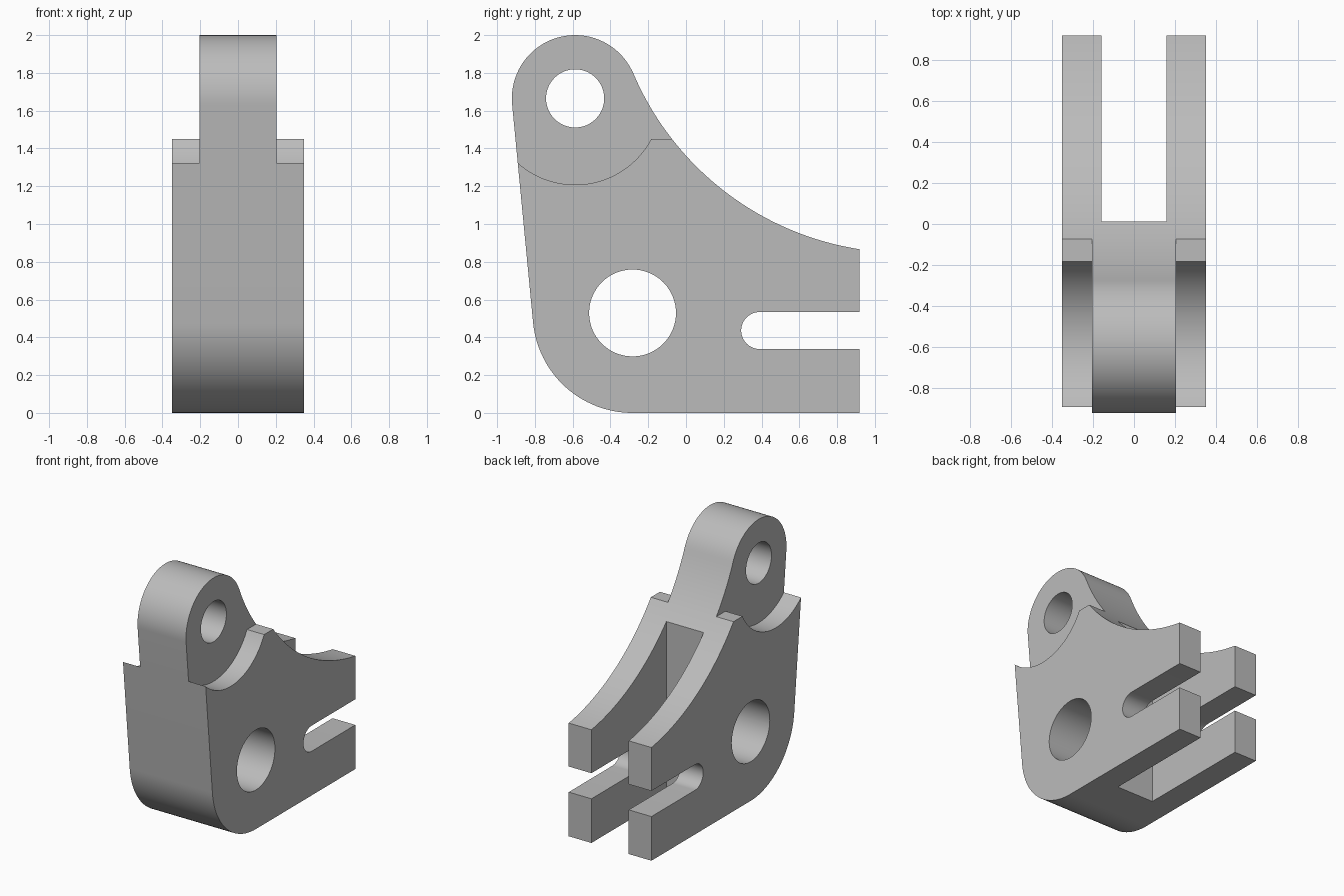
import bpy
import bmesh
from math import atan2, asin, cos, sin, hypot, pi, radians

cube = bpy.data.objects.get("Cube")
if cube:
    bpy.data.objects.remove(cube, do_unlink=True)

HALF_WIDTH, LUG_HALF, FORK_HALF = 0.35, 0.205, 0.158
BACK, FORK_START = 0.918, 0.012
LUG, LUG_R = (-0.587, 1.665), 0.335
HEEL, HEEL_R = (-0.283, 0.529), 0.529
HOLLOW, HOLLOW_R = (1.158, 2.41), 1.562


def arc(centre, radius, start, end, steps):
    """Points (y, z) along an arc."""
    angles = [start + (end - start) * i / steps for i in range(steps + 1)]
    return [(centre[0] + radius * cos(a), centre[1] + radius * sin(a)) for a in angles]


def circle(centre, radius, steps=64):
    return arc(centre, radius, 0, 2 * pi, steps)[:-1]


def prism(name, profile, x0, x1):
    """Extrude a (y, z) profile along x."""
    bm = bmesh.new()
    face = bm.faces.new([bm.verts.new((x0, y, z)) for y, z in profile])
    grown = bmesh.ops.extrude_face_region(bm, geom=[face])["geom"]
    moved = [v for v in grown if isinstance(v, bmesh.types.BMVert)]
    bmesh.ops.translate(bm, verts=moved, vec=(x1 - x0, 0, 0))
    bmesh.ops.recalc_face_normals(bm, faces=bm.faces)
    mesh = bpy.data.meshes.new(name)
    bm.to_mesh(mesh)
    bm.free()
    obj = bpy.data.objects.new(name, mesh)
    bpy.context.collection.objects.link(obj)
    return obj


def cut(target, profile, x0=-1, x1=1):
    cutter = prism("cutter", profile, x0, x1)
    cutter.hide_render = True
    mod = target.modifiers.new("cut", "BOOLEAN")
    mod.operation, mod.solver, mod.object = "DIFFERENCE", "EXACT", cutter
    bpy.context.view_layer.objects.active = target
    bpy.ops.object.modifier_apply(modifier=mod.name)
    bpy.data.objects.remove(cutter, do_unlink=True)


def box(y0, y1, z0, z1):
    return [(y0, z0), (y1, z0), (y1, z1), (y0, z1)]


# Side outline: hollow back edge, round lug, sloping front, round heel
dy, dz = HEEL[0] - LUG[0], HEEL[1] - LUG[1]
tangent = atan2(dz, dy) - pi / 2 - asin((HEEL_R - LUG_R) / hypot(dy, dz)) + 2 * pi
lug_join = atan2(HOLLOW[1] - LUG[1], HOLLOW[0] - LUG[0])
outline = [(BACK, 0)]
outline += arc(HOLLOW, HOLLOW_R, atan2(0.866 - HOLLOW[1], BACK - HOLLOW[0]), lug_join - pi, 40)
outline += arc(LUG, LUG_R, lug_join, tangent, 40)[1:]
outline += arc(HEEL, HEEL_R, tangent, 1.5 * pi, 28)
bracket = prism("clevis_bracket", outline, -HALF_WIDTH, HALF_WIDTH)

# Round shoulders beside the lug, with a short flat step behind
shoulder = 1.45
pocket_r = 0.457
rise = asin((shoulder - LUG[1]) / pocket_r)
pocket = arc(LUG, pocket_r, -pi - rise, rise, 48)
pocket += [(0.5, shoulder), (0.5, 2.2), (-1.2, 2.2), (-1.2, shoulder)]
cut(bracket, pocket, LUG_HALF, 0.6)
cut(bracket, pocket, -0.6, -LUG_HALF)

# Fork gap, pin holes and open slot
cut(bracket, box(FORK_START, 1.2, -0.2, 2.2), -FORK_HALF, FORK_HALF)
cut(bracket, circle(LUG, 0.154))
cut(bracket, circle(HEEL, 0.23))
cut(bracket, arc((0.39, 0.436), 0.098, pi / 2, 1.5 * pi, 24) + [(1.2, 0.338), (1.2, 0.534)])

# Plain grey metal
grey = bpy.data.materials.new("grey_metal")
grey.use_nodes = True
colour = (0.5, 0.5, 0.5, 1)
grey.diffuse_color = colour
grey.node_tree.nodes["Principled BSDF"].inputs["Base Color"].default_value = colour
bracket.data.materials.clear()
bracket.data.materials.append(grey)
for poly in bracket.data.polygons:
    poly.material_index = 0

bpy.ops.object.select_all(action="DESELECT")
bracket.select_set(True)
bpy.context.view_layer.objects.active = bracket
bpy.ops.object.shade_smooth_by_angle(angle=radians(25))
